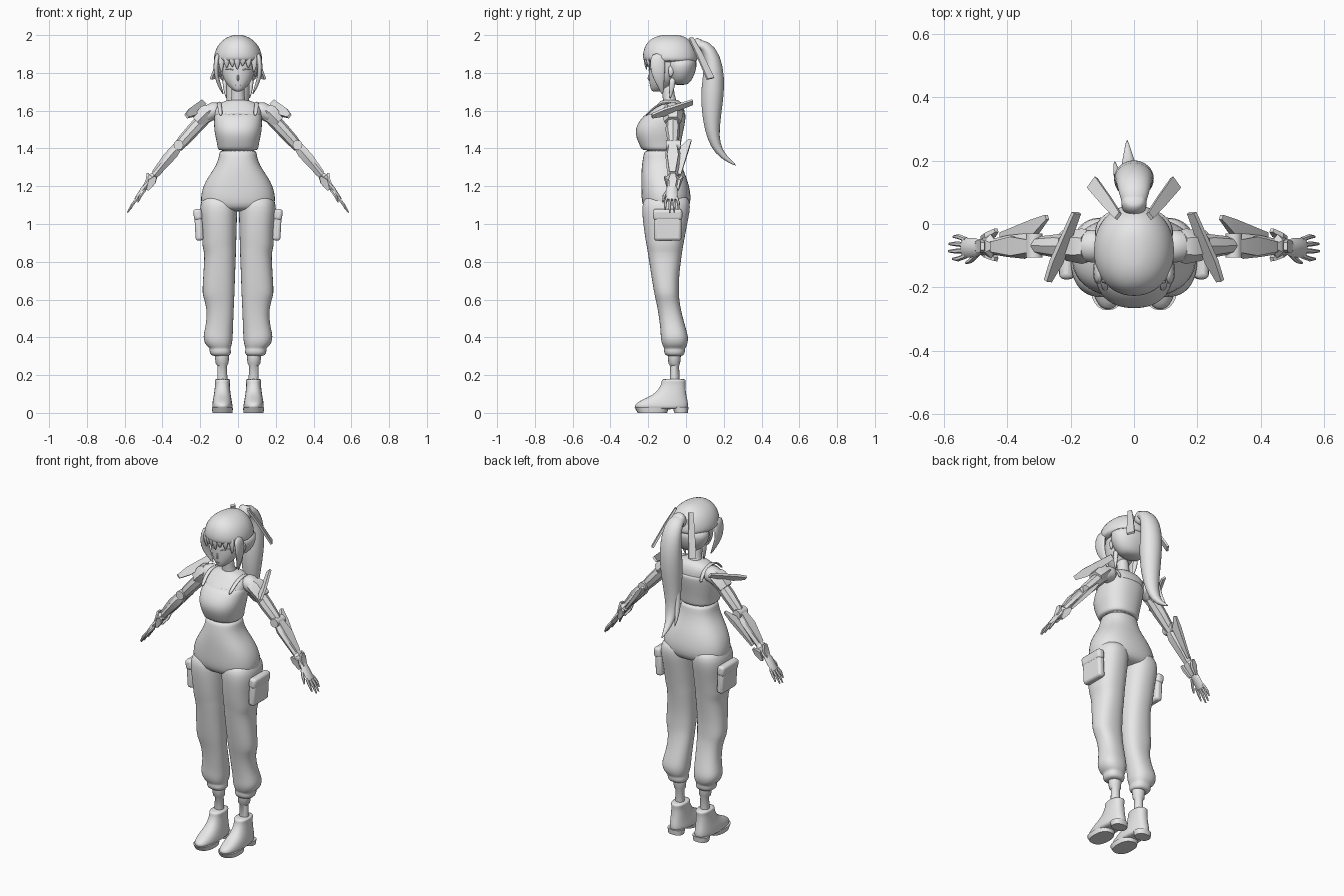
import bpy, math
from mathutils import Vector as V

grey = bpy.data.materials.new("plain_grey")
grey.diffuse_color = (0.8, 0.8, 0.8, 1)


def skin(name, rings, sub=1, mirror=False, angle=40):
    """Close a stack of rings into a capped solid."""
    n = len(rings[0])
    verts = [p for r in rings for p in r]
    faces = [(k * n + i, k * n + (i + 1) % n, (k + 1) * n + (i + 1) % n, (k + 1) * n + i)
             for k in range(len(rings) - 1) for i in range(n)]
    last = (len(rings) - 1) * n
    faces += [tuple(reversed(range(n))), tuple(range(last, last + n))]
    me = bpy.data.meshes.new(name)
    me.from_pydata([tuple(v) for v in verts], [], faces)
    me.materials.append(grey)
    for p in me.polygons:
        p.use_smooth = True
    me.set_sharp_from_angle(angle=math.radians(180 if sub else angle))
    ob = bpy.data.objects.new(name, me)
    bpy.context.collection.objects.link(ob)
    if mirror:
        m = ob.modifiers.new("mirror", 'MIRROR')
        m.use_mirror_merge = False
    if sub:
        s = ob.modifiers.new("smooth", 'SUBSURF')
        s.levels = s.render_levels = sub
    return ob


def curve_pow(c, p):
    return math.copysign(abs(c) ** p, c)


def loft(name, rows, n=24, p=0.85, **kw):
    """Horizontal sections, low to high: z, x min, x max, y front, y back."""
    rings = []
    for z, x0, x1, y0, y1 in rows:
        rings.append([V(((x0 + x1) / 2 + (x1 - x0) / 2 * curve_pow(math.cos(t), p),
                         (y0 + y1) / 2 + (y1 - y0) / 2 * curve_pow(math.sin(t), p), z))
                      for t in (2 * math.pi * i / n for i in range(n))])
    return skin(name, rings, **kw)


def sym(rows):
    return [(z, -x, x, a, b) for z, x, a, b in rows]


def sweep(name, rows, ref=(1, 0, 0), n=10, **kw):
    """Sections along a path: x, y, z, radius along ref, radius across."""
    pts = [V(r[:3]) for r in rows]
    rings = []
    off, k = (math.pi / 4, math.sqrt(2)) if n == 4 else (0, 1)
    for i, r in enumerate(rows):
        t = (pts[min(i + 1, len(pts) - 1)] - pts[max(i - 1, 0)]).normalized()
        a = V(ref)
        a = (a - t * a.dot(t)).normalized()
        b = t.cross(a)
        rings.append([pts[i] + k * (a * r[3] * math.cos(u) + b * r[4] * math.sin(u))
                      for u in (off + 2 * math.pi * j / n for j in range(n))])
    return skin(name, rings, **kw)


def plate(name, rows, ref):
    return sweep(name, rows, ref, n=4, sub=0, mirror=True)


# Torso, top and neck
loft("chest", sym([(1.36, .096, -.21, -.04), (1.45, .108, -.24, -.03), (1.53, .12, -.24, -.012),
                   (1.58, .126, -.205, -.004), (1.62, .122, -.165, -.01),
                   (1.645, .09, -.14, -.025), (1.66, .045, -.125, -.045)]))
loft("tank_top", sym([(1.39, .10, -.225, -.036), (1.395, .108, -.236, -.03), (1.425, .111, -.25, -.026),
                      (1.46, .12, -.265, -.02), (1.50, .127, -.27, -.012), (1.54, .128, -.252, -.004),
                      (1.575, .126, -.222, 0), (1.59, .12, -.205, -.004)]))
sweep("strap", [(.09, -.215, 1.57, .012, .006), (.098, -.165, 1.625, .012, .006),
                (.10, -.09, 1.652, .012, .006), (.098, -.02, 1.62, .012, .006),
                (.095, -.003, 1.56, .012, .006)], mirror=True)
sweep("neck", [(0, -.08, 1.62, .055, .045), (0, -.088, 1.655, .037, .034),
               (0, -.095, 1.70, .034, .032), (0, -.10, 1.76, .036, .035)], n=16)

# Head
loft("face", sym([(1.70, .014, -.178, -.14), (1.715, .036, -.188, -.10), (1.745, .066, -.194, -.06),
                  (1.79, .086, -.198, -.03), (1.84, .094, -.198, 0), (1.90, .094, -.195, .02),
                  (1.95, .07, -.16, 0)]), p=1)
sweep("nose", [(0, -.19, 1.80, .004, .004), (0, -.203, 1.768, .006, .006), (0, -.19, 1.757, .004, .004)])
sweep("eyelid", [(.02, -.198, 1.812, .003, .004), (.045, -.190, 1.824, .004, .004),
                 (.07, -.165, 1.82, .003, .004)], ref=(0, 0, 1), n=6, mirror=True)
sweep("mouth", [(-.014, -.193, 1.735, .002, .003), (0, -.196, 1.734, .003, .003),
                (.014, -.193, 1.735, .002, .003)], ref=(0, 0, 1), n=6)
sweep("ear", [(.088, -.08, 1.84, .006, .014), (.10, -.075, 1.815, .008, .018),
              (.09, -.085, 1.775, .005, .008)], mirror=True)

# Hair
loft("hair_cap", sym([(1.855, .122, -.215, .06), (1.87, .129, -.228, .062), (1.90, .127, -.23, .06),
                      (1.94, .112, -.22, .045), (1.97, .087, -.198, .024), (1.99, .056, -.168, -.002),
                      (2.002, .022, -.125, -.04)]), p=.95)
loft("hair_back", sym([(1.735, .045, -.06, .0), (1.75, .08, -.085, .025), (1.79, .112, -.10, .045),
                       (1.83, .127, -.11, .057), (1.89, .127, -.11, .06)]), p=.95)
sweep("side_lock", [(.105, -.15, 1.91, .018, .04), (.12, -.15, 1.83, .014, .045),
                    (.113, -.145, 1.775, .012, .032), (.095, -.13, 1.725, .009, .017),
                    (.077, -.125, 1.685, .003, .004)], mirror=True)
sweep("nape_lock", [(.07, -.07, 1.78, .014, .02), (.07, -.075, 1.72, .012, .016),
                    (.06, -.085, 1.66, .003, .003)], mirror=True)
for i, (x, tip) in enumerate([(-.088, 1.80), (-.06, 1.825), (-.03, 1.83), (-.004, 1.815),
                              (.025, 1.835), (.055, 1.825), (.086, 1.80)]):
    y = -.224 + 4.5 * x * x
    sweep(f"fringe_{i + 1}", [(x * .8, y + .02, 1.92, .02, .012), (x, y + .006, 1.87, .02, .011),
                              (x * 1.02, y + .012, (1.87 + tip) / 2, .014, .008),
                              (x * .96, y + .016, tip, .002, .003)], n=8)
sweep("parting", [(0, -.215, 1.945, .002, .003), (0, -.165, 1.993, .003, .003),
                  (0, -.09, 2.0, .002, .003)], n=6)

# Ponytail with trailing strand and ribbons
sweep("ponytail", [(0, .03, 1.925, .028, .03), (0, .075, 1.958, .042, .032), (0, .125, 1.92, .055, .042),
                   (0, .148, 1.83, .063, .052), (0, .142, 1.72, .066, .064), (-.003, .135, 1.60, .058, .055),
                   (-.008, .138, 1.50, .046, .04), (-.012, .153, 1.42, .034, .028),
                   (-.018, .195, 1.355, .02, .017), (-.022, .268, 1.308, .003, .003)], n=16)
sweep("tail_strand", [(-.03, .13, 1.62, .02, .025), (-.045, .14, 1.50, .018, .02),
                      (-.055, .16, 1.42, .012, .014), (-.062, .20, 1.36, .002, .003)])
sweep("hair_tie", [(0, .045, 1.90, .04, .035), (0, .07, 1.955, .045, .04), (0, .085, 1.975, .03, .03)], n=12)
plate("ribbon", [(.05, .025, 1.985, .012, .006), (.085, .07, 1.90, .018, .006),
                 (.132, .13, 1.77, .022, .006)], (-.6, .8, .2))

# Trousers
loft("hips", sym([(1.065, .15, -.20, -.01), (1.09, .195, -.23, .02), (1.14, .20, -.237, .028),
                  (1.20, .187, -.238, .018), (1.25, .158, -.238, .002), (1.29, .13, -.236, -.015),
                  (1.33, .108, -.232, -.028), (1.37, .099, -.224, -.036), (1.395, .10, -.22, -.036)]))
loft("trouser_leg", [(.30, .05, .135, -.10, -.02), (.31, .038, .147, -.113, -.008),
                     (.33, .036, .152, -.118, -.004), (.342, .042, .148, -.114, -.006),
                     (.355, .033, .17, -.125, .006), (.39, .028, .184, -.134, .013),
                     (.42, .027, .182, -.134, .008), (.48, .025, .167, -.14, -.01),
                     (.55, .022, .166, -.15, -.028), (.605, .02, .18, -.162, -.036),
                     (.63, .018, .19, -.168, -.036), (.70, .016, .186, -.18, -.038),
                     (.78, .013, .181, -.192, -.03), (.85, .01, .178, -.203, -.02),
                     (.875, .01, .189, -.207, -.016), (.92, .008, .19, -.216, -.008),
                     (1.0, .006, .195, -.227, .007), (1.06, .004, .203, -.233, .02),
                     (1.12, .002, .20, -.232, .024), (1.16, .02, .17, -.2, 0)], mirror=True)


def block(name, c, size, tilt):
    x, y, z = (s / 2 for s in size)
    rows = [(c[0] + tilt * h / z, c[1], c[2] + h, x, y) for h in (-z, z)]
    ob = sweep(name, rows, n=4, sub=0, mirror=True)
    b = ob.modifiers.new("round", 'BEVEL')
    b.width, b.segments = min(size) * .35, 3


# Side pockets
block("pocket", (.207, -.097, .99), (.042, .145, .155), .004)
block("pocket_flap", (.212, -.097, 1.05), (.046, .155, .06), .003)

# Ankles and boots
sweep("ankle", [(.083, -.06, .16, .027, .025), (.083, -.06, .25, .025, .024),
                (.084, -.062, .262, .034, .031), (.085, -.062, .305, .038, .035),
                (.085, -.062, .34, .038, .035)], n=16, sub=0, mirror=True)
loft("boot", [(.018, .034, .13, -.26, .004), (.03, .028, .137, -.274, .012), (.05, .03, .136, -.268, .012),
              (.07, .034, .133, -.232, .008), (.095, .038, .128, -.175, .002), (.125, .042, .124, -.145, -.002),
              (.155, .044, .121, -.13, -.004), (.17, .04, .124, -.13, 0), (.182, .042, .122, -.125, -.004)],
     mirror=True)
loft("front_sole", [(0, .03, .135, -.255, -.10), (.028, .026, .139, -.272, -.09)], sub=0, mirror=True)
loft("heel", [(0, .038, .128, -.062, .01), (.03, .034, .133, -.07, .013)], sub=0, mirror=True)

# Arms
sweep("shoulder", [(.09, -.07, 1.60, .045, .05), (.13, -.07, 1.602, .05, .055),
                   (.165, -.07, 1.58, .045, .048), (.19, -.07, 1.55, .034, .036)],
      ref=(0, 0, 1), n=16, mirror=True)
sweep("upper_arm", [(.17, -.07, 1.57, .035, .036), (.24, -.07, 1.495, .038, .035),
                    (.29, -.068, 1.44, .03, .032), (.32, -.068, 1.405, .024, .026)],
      ref=(0, 1, 0), n=8, sub=0, mirror=True)
sweep("shoulder_guard", [(.148, -.07, 1.602, .052, .04), (.165, -.07, 1.59, .056, .052),
                         (.215, -.07, 1.54, .046, .042)], ref=(0, 1, 0), n=6, sub=0, mirror=True)
plate("shoulder_fin", [(.272, -.18, 1.572, .012, .007), (.245, -.12, 1.59, .024, .008),
                       (.182, .035, 1.645, .016, .006)], (.7, 0, .7))
sweep("elbow_joint", [(.315, -.106, 1.418, .026, .026), (.315, -.03, 1.418, .026, .026)],
      n=12, sub=0, mirror=True)
sweep("forearm", [(.315, -.07, 1.41, .026, .024), (.345, -.07, 1.375, .04, .034),
                  (.40, -.07, 1.31, .034, .028), (.46, -.072, 1.235, .022, .018)],
      ref=(0, 1, 0), n=6, sub=0, mirror=True)
plate("elbow_fin", [(.275, .022, 1.445, .008, .006), (.315, -.01, 1.395, .024, .012),
                    (.42, -.035, 1.26, .008, .006)], (0, 1, 0))
plate("forearm_guard", [(.33, -.07, 1.425, .02, .007), (.385, -.07, 1.365, .03, .008),
                        (.45, -.072, 1.275, .016, .006)], (0, 1, 0))

# Wrist guards and hands
sweep("wrist_cuff", [(.44, -.07, 1.265, .02, .018), (.452, -.07, 1.248, .038, .026),
                     (.49, -.073, 1.195, .022, .018)], ref=(0, 1, 0), n=6, sub=0, mirror=True)
plate("wrist_fin", [(.478, -.07, 1.27, .012, .006), (.478, -.07, 1.235, .022, .01),
                    (.50, -.073, 1.185, .014, .008)], (0, 1, 0))
for y in (-.112, -.02):
    plate("wrist_side_fin", [(.435, y, 1.25, .007, .006), (.455, y + (-.07 - y) * .3, 1.225, .02, .008),
                             (.478, -.07 + (y + .07) * .5, 1.18, .007, .006)], (1, 0, 1))
sweep("palm", [(.475, -.073, 1.215, .02, .014), (.50, -.075, 1.185, .03, .015),
               (.535, -.075, 1.135, .032, .012), (.54, -.075, 1.128, .028, .01)],
      ref=(0, 1, 0), n=8, sub=0, mirror=True)
for i, (y, tip) in enumerate([(-.101, .572), (-.083, .585), (-.066, .583), (-.049, .57)]):
    e = -.075 + (y + .075) * 1.35
    z = 1.06 + (.585 - tip) * 1.2
    sweep(f"finger_{i + 1}", [(.53, y, 1.14, .008, .009), ((.53 + tip) / 2 + .004, e, (1.14 + z) / 2, .008, .008),
                              (tip, e, z, .004, .004)], ref=(0, 1, 0), n=6, sub=0, mirror=True)
sweep("thumb", [(.495, -.095, 1.18, .009, .01), (.515, -.115, 1.15, .009, .009),
                (.53, -.123, 1.115, .004, .004)], ref=(0, 1, 0), n=6, sub=0, mirror=True)
